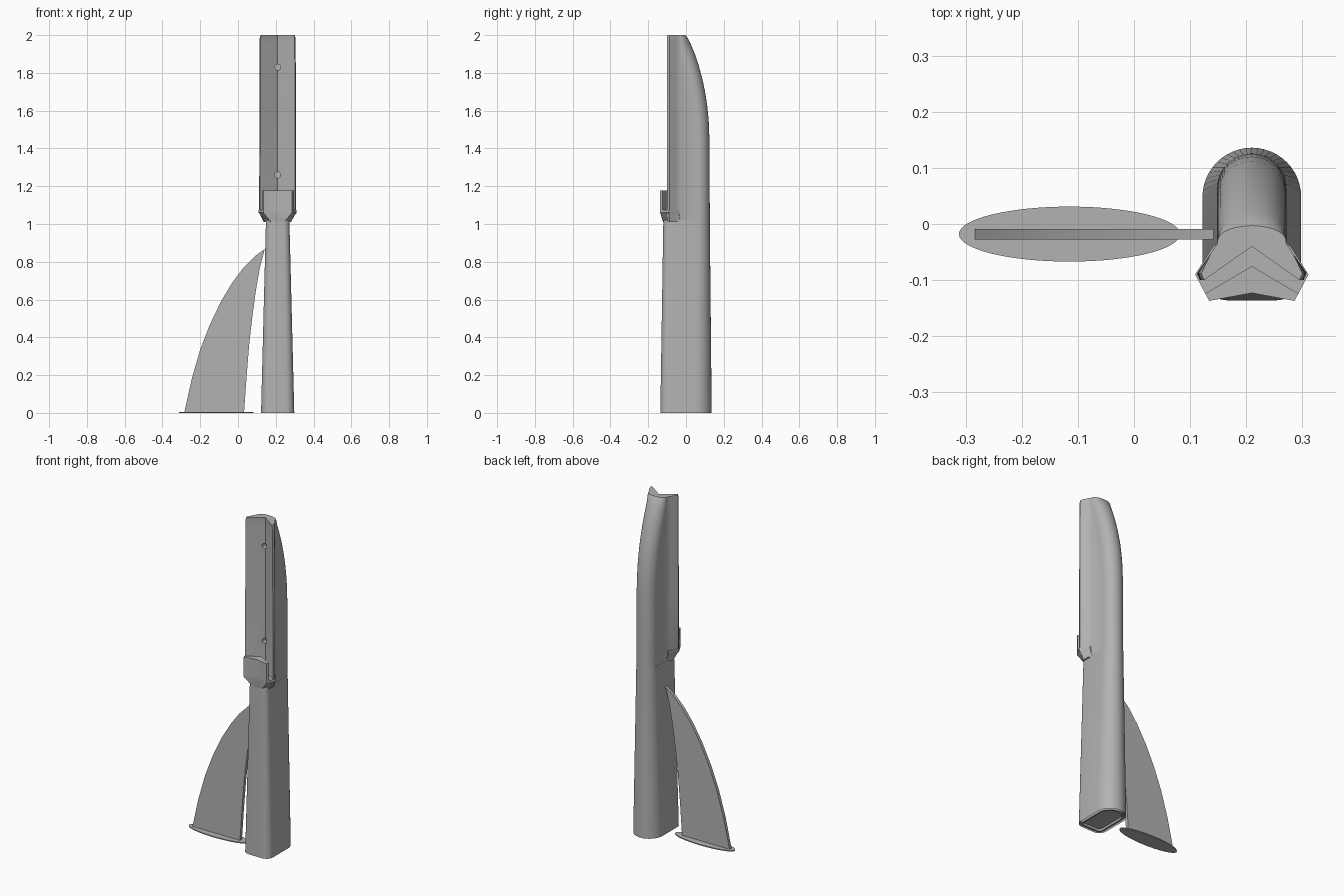
import bpy, bmesh, math

cube = bpy.data.objects.get("Cube")
if cube:
    bpy.data.objects.remove(cube, do_unlink=True)

CX = 0.21      # axis of the handle
FIN_Y = -0.018

grey = bpy.data.materials.new("plain_grey")
grey.use_nodes = True
COLOUR = (0.45, 0.45, 0.45, 1)
grey.diffuse_color = COLOUR
grey.node_tree.nodes["Principled BSDF"].inputs["Base Color"].default_value = COLOUR


def finish(bm, name, angle=35):
    bmesh.ops.recalc_face_normals(bm, faces=bm.faces)
    mesh = bpy.data.meshes.new(name)
    bm.to_mesh(mesh)
    bm.free()
    ob = bpy.data.objects.new(name, mesh)
    bpy.context.collection.objects.link(ob)
    mesh.materials.append(grey)
    bpy.ops.object.select_all(action='DESELECT')
    ob.select_set(True)
    bpy.context.view_layer.objects.active = ob
    bpy.ops.object.shade_smooth_by_angle(angle=math.radians(angle))
    return ob


def mirrored(half):
    """Close a half section whose first and last points lie on the centre line."""
    return half + [(-x, y) for x, y in half[-2:0:-1]]


def loft(sections):
    """Skin (z, section) pairs; returns the bmesh and its bottom cap."""
    bm = bmesh.new()
    rings = [[bm.verts.new((CX + x, y, z)) for x, y in pts] for z, pts in sections]
    n = len(rings[0])
    for a, b in zip(rings, rings[1:]):
        for i in range(n):
            j = (i + 1) % n
            bm.faces.new((a[i], a[j], b[j], b[i]))
    bottom = bm.faces.new(rings[0][::-1])
    bm.faces.new(rings[-1])
    return bm, bottom


def arc(cx, cy, rx, ry, start, end, steps):
    out = []
    for i in range(steps + 1):
        t = math.radians(start + (end - start) * i / steps)
        out.append((cx + rx * math.cos(t), cy + ry * math.sin(t)))
    return out


# Handle: tapered, round at the back, rounded corners at the front
def handle_section(r, front, back):
    c = r * 0.5
    half = [(0, front)] + arc(r - c, front + c, c, c, -90, 0, 6)
    half += arc(0, back - r, r, r, 0, 90, 12)
    half[-1] = (0, back)
    return mirrored(half)


bm, bottom = loft([(0, handle_section(0.088, -0.136, 0.136)),
                   (1.02, handle_section(0.062, -0.12, 0.126))])
# Concentric grooves in the underside
for depth in (0, -0.012, 0, 0.012, 0, -0.012):
    bmesh.ops.inset_region(bm, faces=[bottom], thickness=0.01 if depth == 0 else 0.002,
                           depth=depth)
finish(bm, "handle")


# Spine with flared wings and a V groove along its front
def spine_section(back, wing):
    r = 0.061
    c = max(back - r, -0.03)
    half = [(0, -0.04), (wing - 0.005, -0.1), (wing, -0.088), (r + 0.012, -0.052), (r, -0.034)]
    half += arc(0, c, r, back - c, 0, 90, 12)
    half[-1] = (0, back)
    return mirrored(half)


profile = [(1.01, 0.126, 0.07), (1.06, 0.126, 0.098), (1.45, 0.124, 0.097),
           (1.55, 0.12, 0.097), (1.63, 0.112, 0.096), (1.7, 0.101, 0.096),
           (1.77, 0.086, 0.096), (1.84, 0.067, 0.096), (1.9, 0.047, 0.095),
           (1.95, 0.026, 0.095), (1.985, 0.009, 0.095), (2.0, -0.003, 0.09)]
bm, _ = loft([(z, spine_section(b, w)) for z, b, w in profile])
spine = finish(bm, "grooved_spine")

# Two blind screw holes in the groove
for z in (1.26, 1.83):
    bpy.ops.mesh.primitive_cylinder_add(vertices=20, radius=0.016, depth=0.08,
                                        location=(CX, -0.055, z),
                                        rotation=(math.pi / 2, 0, 0))
    cutter = bpy.context.object
    cutter.name = "hole_cutter"
    mod = spine.modifiers.new("screw_hole", 'BOOLEAN')
    mod.object = cutter
    mod.solver = 'EXACT'
    bpy.context.view_layer.objects.active = spine
    bpy.ops.object.modifier_apply(modifier=mod.name)
    bpy.data.objects.remove(cutter, do_unlink=True)

# Cradle widening under the wings
low = mirrored([(0, -0.121), (0.035, -0.119), (0.06, -0.085), (0.06, -0.03), (0, -0.02)])
high = mirrored([(0, -0.123), (0.076, -0.137), (0.101, -0.09), (0.068, -0.038), (0, -0.02)])
bm, _ = loft([(1.01, low), (1.06, high), (1.075, high)])
finish(bm, "cradle")

# Lip standing in front of the groove
lip = mirrored([(0, -0.123), (0.076, -0.137), (0.083, -0.124), (0, -0.075)])
bm, _ = loft([(1.07, lip), (1.178, lip)])
finish(bm, "front_lip")

# Curved fin leaning on the handle
outer = [(-0.285, 0), (-0.245, 0.18), (-0.2, 0.335), (-0.15, 0.465), (-0.09, 0.59),
         (-0.03, 0.69), (0.03, 0.77), (0.09, 0.83), (0.142, 0.868)]
inner = [(0.115, 0.765), (0.095, 0.65), (0.076, 0.51), (0.06, 0.37), (0.046, 0.2), (0.032, 0)]
bm = bmesh.new()
face = bm.faces.new([bm.verts.new((x, FIN_Y - 0.0095, z)) for x, z in outer + inner])
grown = bmesh.ops.extrude_face_region(bm, geom=[face])["geom"]
bmesh.ops.translate(bm, vec=(0, 0.019, 0),
                    verts=[v for v in grown if isinstance(v, bmesh.types.BMVert)])
finish(bm, "fin")

# Thin oval foot under the fin
oval = arc(-0.115 - CX, FIN_Y, 0.197, 0.049, 0, 360, 64)[:-1]
bm, _ = loft([(0, oval), (0.006, oval)])
finish(bm, "oval_foot")
